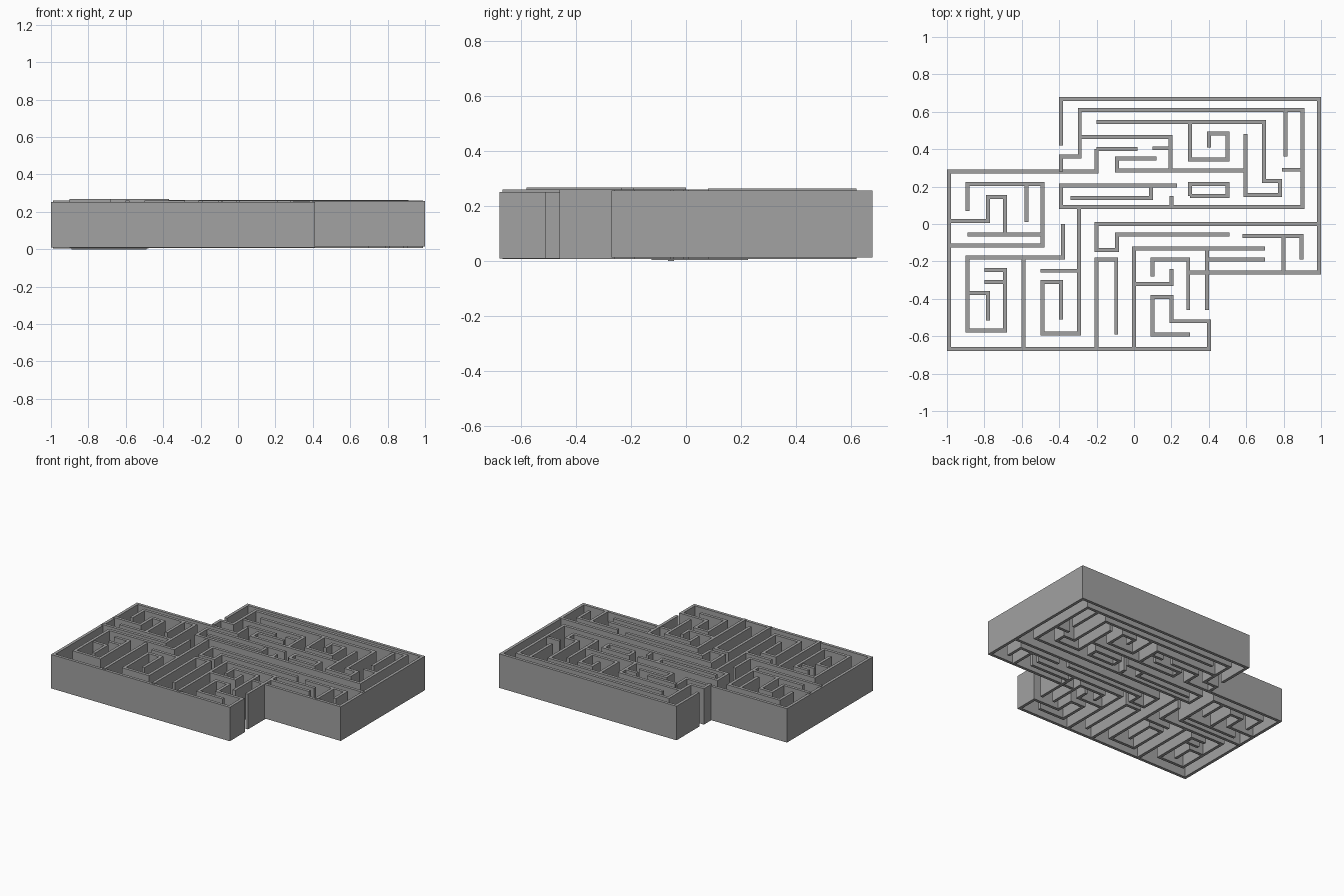
import bpy
import bmesh
from mathutils import Vector

cube = bpy.data.objects.get("Cube")
if cube:
    bpy.data.objects.remove(cube, do_unlink=True)

THICK = .021

grey = bpy.data.materials.new("stone_grey")
grey.use_nodes = True
tone = (.36, .36, .36, 1)
grey.diffuse_color = tone
grey.node_tree.nodes["Principled BSDF"].inputs["Base Color"].default_value = tone


def wall(name, start, axis, *stops, base=.008, top=.26):
    """Mitred wall: from start, move alternately along x and y to each stop."""
    path = [Vector(start)]
    for stop in stops:
        point = path[-1].copy()
        setattr(point, axis, stop)
        path.append(point)
        axis = "y" if axis == "x" else "x"

    # side offset of each leg, summed at corners for the mitre
    sides = []
    for a, b in zip(path, path[1:]):
        step = (b - a).normalized()
        sides.append(Vector((-step.y, step.x)) * THICK / 2)
    offsets = [sides[0]] + [a + b for a, b in zip(sides, sides[1:])] + [sides[-1]]

    bm = bmesh.new()
    rings = []
    for p, o in zip(path, offsets):
        left, right = p + o, p - o
        rings.append([bm.verts.new((q.x, q.y, z)) for q, z in
                      ((left, base), (right, base), (right, top), (left, top))])
    for r, s in zip(rings, rings[1:]):
        for i in range(4):
            j = (i + 1) % 4
            bm.faces.new((r[i], r[j], s[j], s[i]))
    bm.faces.new(rings[0])
    bm.faces.new(rings[-1][::-1])
    bmesh.ops.recalc_face_normals(bm, faces=bm.faces)
    mesh = bpy.data.meshes.new(name)
    bm.to_mesh(mesh)
    bm.free()
    mesh.materials.append(grey)
    bpy.context.collection.objects.link(bpy.data.objects.new(name, mesh))


# Outer shell in two halves
wall("outer_wall_back", (-.39, .42), "y", .668, .99, -.26, .29, base=.014, top=.257)
wall("outer_wall_front", (-.2, .4), "y", .28, -.99, -.668, .4, -.52, .2, -.39, .1, -.59, .3,
     base=.01, top=.252)
wall("outer_wall_inner_return", (.02, .4), "x", -.2)

# Back wing
wall("back_ring", (-.39, .28), "y", .36, -.29, .61, .9, .09, -.39, .205, .23, top=.264)
wall("back_ring_stub", (.9, .29), "x", .79)
wall("back_ring_drop", (.81, .61), "y", .36)
wall("back_hook", (-.2, .545), "x", .695, .23, .78, .155, .595, .48)
wall("back_spiral", (.3, .545), "y", .345, .5, .485, .4, .41)
wall("back_shelf", (-.29, .465), "x", .195, .285)
wall("back_bracket", (.12, .35), "x", -.09, .285, .595)
wall("back_short_stub", (.1, .405), "x", .19)

# Central corridor
wall("corridor_hook", (-.34, .14), "x", .09, .2)
wall("corridor_post", (.2, .15), "y", .09)
wall("corridor_box", (.3, .15), "y", .215, .5, .15, .3)
wall("central_hook", (.99, 0), "x", -.2, -.14, -.09, -.055, .51)
wall("long_divider", (-.295, .09), "y", -.585, -.49, -.31, -.39, -.51)
wall("long_divider_stub", (-.5, -.25), "x", -.3)

# Right wing
wall("right_hook", (.58, -.065), "x", .895, -.19)
wall("right_divider", (.8, -.065), "y", -.26)
wall("right_long_wall", (0, -.668), "y", -.13, .7)
wall("right_lower_wall", (.38, -.19), "x", .7)
wall("entrance_wall", (.39, -.13), "y", -.46)
wall("entrance_hook", (.1, -.28), "y", -.19, .29, -.46)
wall("right_elbow", (0, -.32), "x", .2, -.24)

# Front rooms
wall("front_hook", (-.2, -.668), "y", -.19, -.095, -.59)
wall("front_divider", (-.59, -.668), "y", -.18)
wall("front_room", (-.38, 0), "y", -.18, -.89, -.57, -.69, -.245, -.8, top=.268)
wall("front_room_hook", (-.89, -.37), "x", -.78, -.515)
wall("front_room_stub", (-.8, -.31), "x", -.69)

# Left room
wall("left_room", (-.89, .07), "y", .215, -.49, -.115, -.99, base=.004)
wall("left_room_drop", (-.575, .215), "y", .01)
wall("left_room_hook", (-.99, .015), "x", -.78, .145, -.69, -.055)
wall("left_room_bar", (-.89, -.055), "x", -.49, base=0)
